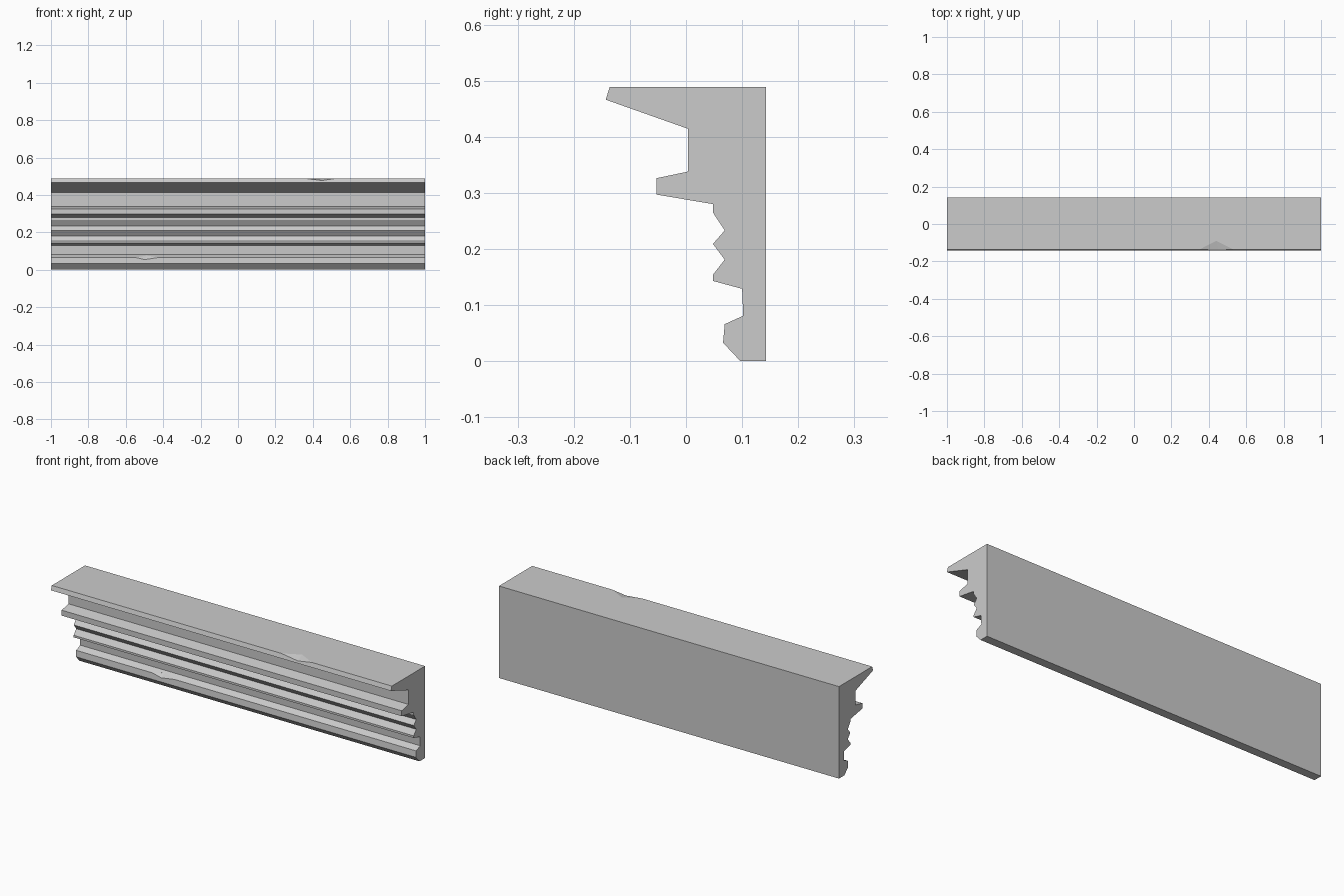
import bpy
import bmesh
from mathutils import Vector

cube = bpy.data.objects.get("Cube")
if cube:
    bpy.data.objects.remove(cube)

stone = bpy.data.materials.new("grey_stone")
stone.use_nodes = True
colour = (0.6, 0.6, 0.6, 1)
stone.diffuse_color = colour
stone.node_tree.nodes["Principled BSDF"].inputs["Base Color"].default_value = colour


def make_object(name, bm):
    bmesh.ops.recalc_face_normals(bm, faces=bm.faces)
    mesh = bpy.data.meshes.new(name)
    bm.to_mesh(mesh)
    bm.free()
    mesh.materials.append(stone)
    obj = bpy.data.objects.new(name, mesh)
    bpy.context.collection.objects.link(obj)
    return obj


# Moulding: side profile (y, z) from the back top corner down the front
profile = [
    (0.143, 0.489), (-0.136, 0.489), (-0.143, 0.466), (0.004, 0.414),
    (0.004, 0.338), (-0.053, 0.326), (-0.053, 0.297), (0.048, 0.28),
    (0.048, 0.265), (0.069, 0.233), (0.048, 0.209), (0.069, 0.181),
    (0.048, 0.154), (0.048, 0.143), (0.1, 0.129), (0.102, 0.081),
    (0.069, 0.066), (0.066, 0.033), (0.097, 0), (0.143, 0),
]
bm = bmesh.new()
end = bm.faces.new([bm.verts.new((-1, y, z)) for y, z in profile])
swept = bmesh.ops.extrude_face_region(bm, geom=[end], use_keep_orig=True)
moved = [v for v in swept["geom"] if isinstance(v, bmesh.types.BMVert)]
bmesh.ops.translate(bm, verts=moved, vec=(2, 0, 0))
cornice = make_object("cornice_moulding", bm)


# Chips: small wedges knocked out of two ridges
def chip(name, points):
    bm = bmesh.new()
    for p in points:
        bm.verts.new(Vector(p))
    bmesh.ops.convex_hull(bm, input=bm.verts)
    cutter = make_object(name, bm)
    cutter.hide_render = True
    cutter.hide_viewport = True
    cutter.display_type = 'WIRE'
    mod = cornice.modifiers.new(name, 'BOOLEAN')
    mod.operation = 'DIFFERENCE'
    mod.solver = 'EXACT'
    mod.object = cutter


chip("top_chip_cutter", [
    (0.35, -0.136, 0.489), (0.53, -0.136, 0.489), (0.44, -0.09, 0.489),
    (0.45, -0.14, 0.477), (0.44, -0.17, 0.52)])
chip("lower_chip_cutter", [
    (-0.55, 0.069, 0.066), (-0.42, 0.069, 0.066), (-0.49, 0.09, 0.0755),
    (-0.5, 0.068, 0.054), (-0.49, 0.04, 0.1)])
